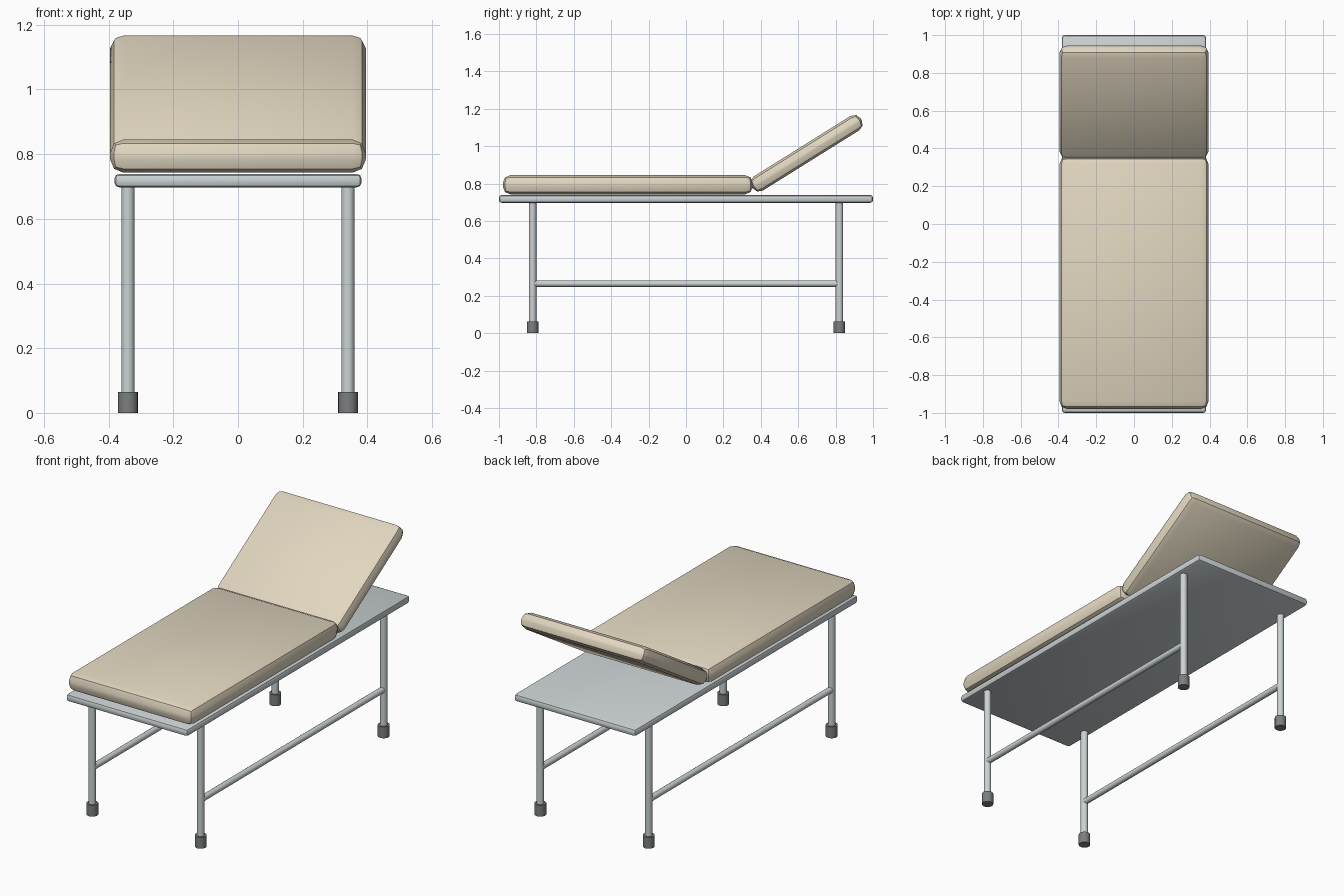
import bpy, bmesh, math
from mathutils import Matrix

if "Cube" in bpy.data.objects:
    bpy.data.objects.remove(bpy.data.objects["Cube"])


def material(name, rgb):
    m = bpy.data.materials.new(name)
    m.diffuse_color = (*rgb, 1)
    m.use_nodes = True
    m.node_tree.nodes["Principled BSDF"].inputs["Base Color"].default_value = m.diffuse_color
    return m


TAN = material("tan_vinyl", (0.76, 0.68, 0.53))
STEEL = material("painted_steel", (0.60, 0.65, 0.66))
RUBBER = material("dark_rubber", (0.20, 0.21, 0.22))


def finish(name, bm, loc, rot, mat):
    me = bpy.data.meshes.new(name)
    bm.to_mesh(me)
    bm.free()
    ob = bpy.data.objects.new(name, me)
    bpy.context.collection.objects.link(ob)
    ob.location, ob.rotation_euler = loc, rot
    me.materials.append(mat)
    bpy.ops.object.select_all(action='DESELECT')
    ob.select_set(True)
    bpy.context.view_layer.objects.active = ob
    bpy.ops.object.shade_smooth_by_angle(angle=math.radians(30))
    return ob


def rounded_box(name, size, loc, bevel, mat, rot=(0, 0, 0)):
    bm = bmesh.new()
    bmesh.ops.create_cube(bm, size=1, matrix=Matrix.Diagonal((*size, 1)))
    bmesh.ops.bevel(bm, geom=bm.edges[:], offset=bevel, segments=2,
                    profile=0.5, affect='EDGES')
    return finish(name, bm, loc, rot, mat)


def tube(name, radius, length, loc, mat, rot=(0, 0, 0)):
    bm = bmesh.new()
    bmesh.ops.create_cone(bm, cap_ends=True, segments=16, radius1=radius,
                          radius2=radius, depth=length)
    return finish(name, bm, loc, rot, mat)


# Bed deck and cushions
rounded_box("deck", (0.764, 2.0, 0.042), (0, 0, 0.718), 0.015, STEEL)
rounded_box("mattress", (0.79, 1.336, 0.102), (0, -0.311, 0.794), 0.04, TAN)
rounded_box("backrest", (0.79, 0.688, 0.09), (0, 0.645, 0.962), 0.04, TAN,
            (math.radians(32), 0, 0))

# Legs, rubber feet and side rails
for side, x in (("left", -0.34), ("right", 0.34)):
    for end, y in (("front", -0.82), ("back", 0.82)):
        tube(f"{end}_{side}_leg", 0.02, 0.69, (x, y, 0.365), STEEL)
        tube(f"{end}_{side}_foot", 0.031, 0.064, (x, y, 0.032), RUBBER)
    tube(f"{side}_rail", 0.017, 1.64, (x, 0, 0.265), STEEL,
         (math.radians(90), 0, 0))
